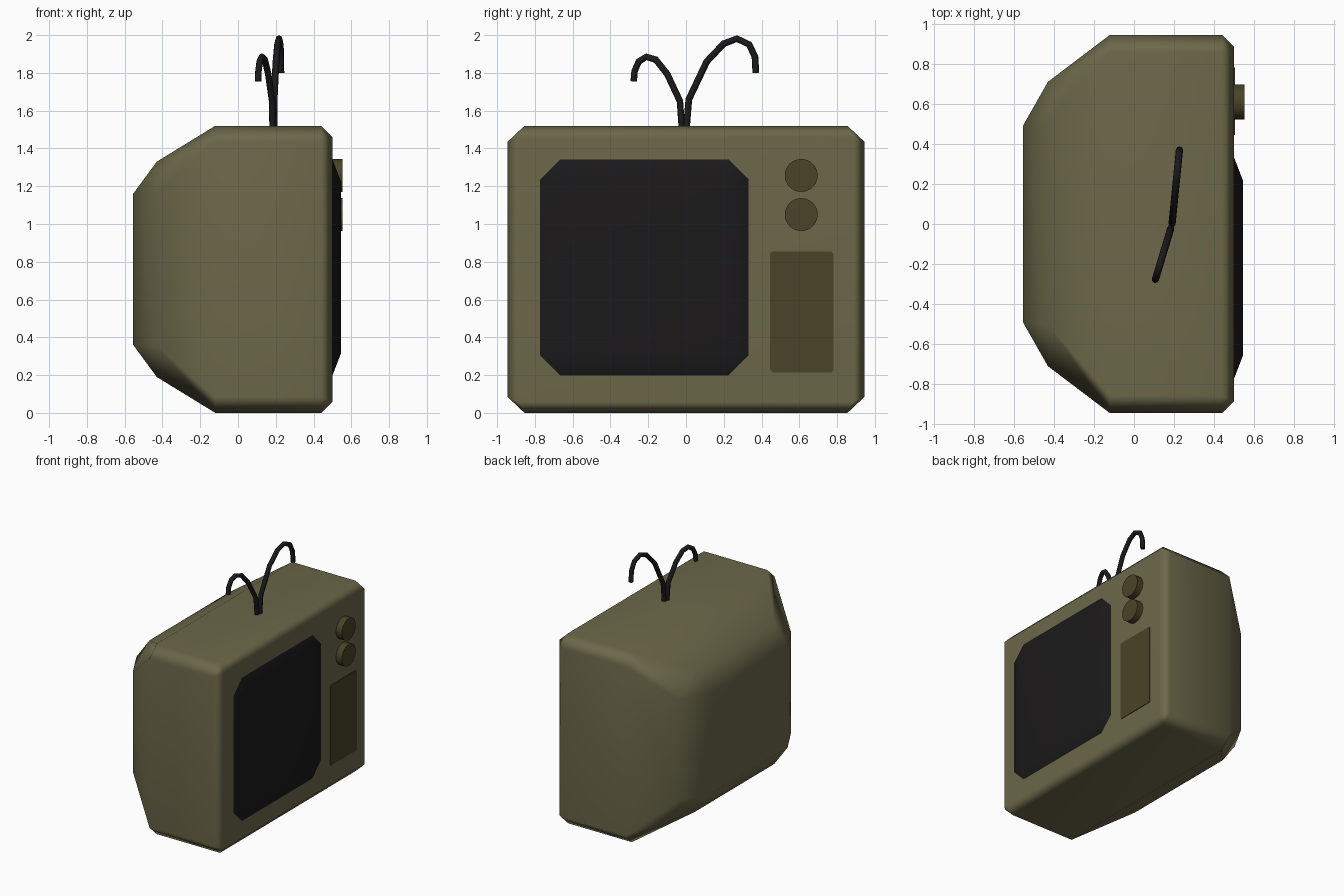
import bpy, bmesh, math

if "Cube" in bpy.data.objects:
    bpy.data.objects.remove(bpy.data.objects["Cube"])


def material(name, rgb):
    m = bpy.data.materials.new(name)
    m.diffuse_color = (*rgb, 1)
    m.use_nodes = True
    m.node_tree.nodes["Principled BSDF"].inputs["Base Color"].default_value = m.diffuse_color
    return m


OLIVE = material("olive plastic", (0.15, 0.138, 0.068))
DARK_OLIVE = material("dark olive", (0.065, 0.056, 0.02))
BLACK = material("black", (0.011, 0.010, 0.010))


def smooth(obj, angle):
    bpy.ops.object.select_all(action='DESELECT')
    obj.select_set(True)
    bpy.context.view_layer.objects.active = obj
    bpy.ops.object.shade_smooth_by_angle(angle=math.radians(angle))


def loft(name, rings, mat, angle=60):
    """Loft corner-cut rectangles (x, y centre, z centre, half y, half z, cut y, cut z) along x."""
    bm = bmesh.new()
    loops = []
    for x, yc, zc, hy, hz, cy, cz in rings:
        pts = [(hy, -hz + cz), (hy, hz - cz), (hy - cy, hz), (-hy + cy, hz),
               (-hy, hz - cz), (-hy, -hz + cz), (-hy + cy, -hz), (hy - cy, -hz)]
        loops.append([bm.verts.new((x, yc + y, zc + z)) for y, z in pts])
    for a, b in zip(loops, loops[1:]):
        for i in range(8):
            j = (i + 1) % 8
            bm.faces.new((a[i], a[j], b[j], b[i]))
    bm.faces.new(loops[0][::-1])
    bm.faces.new(loops[-1])
    bmesh.ops.remove_doubles(bm, verts=bm.verts, dist=1e-4)
    bmesh.ops.recalc_face_normals(bm, faces=bm.faces)
    me = bpy.data.meshes.new(name)
    bm.to_mesh(me)
    bm.free()
    obj = bpy.data.objects.new(name, me)
    bpy.context.collection.objects.link(obj)
    me.materials.append(mat)
    smooth(obj, angle)
    wn = obj.modifiers.new("weighted normals", 'WEIGHTED_NORMAL')
    wn.keep_sharp = True
    return obj


# Cabinet: tapered back, bevelled front
loft("cabinet", [
    (-0.555, 0, 0.76, 0.49, 0.40, 0, 0),
    (-0.43, 0, 0.76, 0.71, 0.57, 0.21, 0.165),
    (-0.12, 0, 0.76, 0.945, 0.76, 0.09, 0.085),
    (0.44, 0, 0.76, 0.945, 0.76, 0.09, 0.085),
    (0.50, 0, 0.76, 0.885, 0.70, 0, 0)], OLIVE)

# Bulging screen
loft("screen", [
    (0.47, -0.22, 0.77, 0.56, 0.58, 0.115, 0.115),
    (0.497, -0.22, 0.77, 0.56, 0.58, 0.115, 0.115),
    (0.545, -0.22, 0.77, 0.435, 0.455, 0, 0)], BLACK)

# Speaker panel
loft("speaker_panel", [
    (0.48, 0.613, 0.535, 0.168, 0.32, 0.012, 0.012),
    (0.505, 0.613, 0.535, 0.168, 0.32, 0.012, 0.012)], DARK_OLIVE, 30)

# Dials
for i, z in enumerate((1.257, 1.05)):
    bpy.ops.mesh.primitive_cylinder_add(vertices=32, radius=0.087, depth=0.08,
                                        location=(0.512, 0.61, z),
                                        rotation=(0, math.pi / 2, 0))
    dial = bpy.context.object
    dial.name = f"dial_{i + 1}"
    dial.data.materials.append(DARK_OLIVE)
    smooth(dial, 35)


# Drooping antennae, each bending in its own vertical plane
def antenna(name, path, slope):
    cu = bpy.data.curves.new(name, 'CURVE')
    cu.dimensions = '3D'
    cu.bevel_depth = 0.018
    cu.bevel_resolution = 2
    cu.use_fill_caps = True
    sp = cu.splines.new('POLY')
    sp.points.add(len(path) - 1)
    for p, (y, z) in zip(sp.points, path):
        p.co = (0.19 + slope * y, y, z, 1)
    cu.materials.append(BLACK)
    bpy.context.collection.objects.link(bpy.data.objects.new(name, cu))


antenna("antenna_long", [(0.0, 1.48), (0.015, 1.66), (0.11, 1.86), (0.2, 1.955),
                         (0.27, 1.981), (0.335, 1.95), (0.365, 1.885), (0.37, 1.80)], 0.1)
antenna("antenna_short", [(-0.02, 1.48), (-0.032, 1.65), (-0.1, 1.795), (-0.16, 1.87),
                          (-0.21, 1.885), (-0.25, 1.86), (-0.272, 1.81), (-0.277, 1.755)], 0.3)
